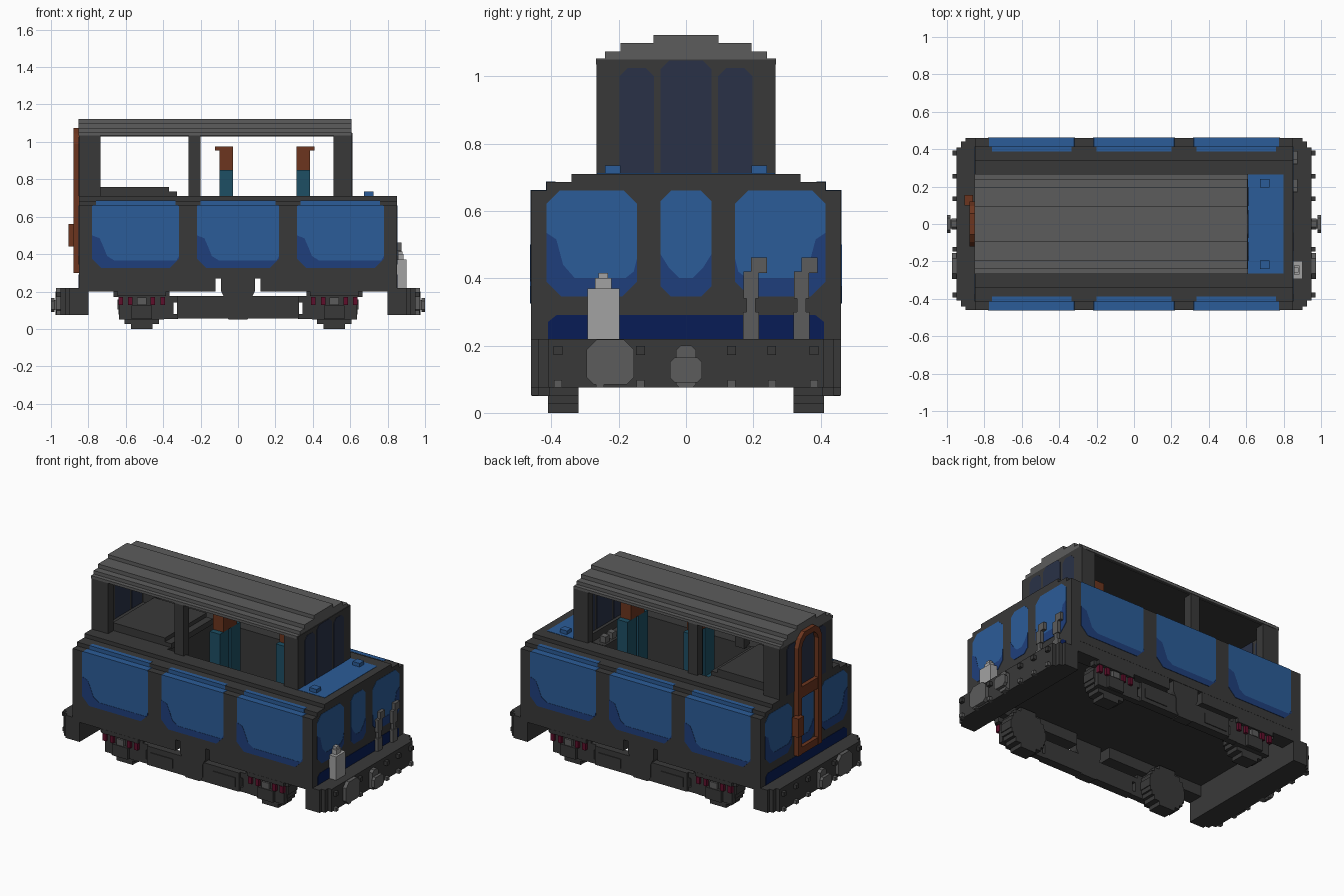
import bpy, bmesh, math

cube = bpy.data.objects.get("Cube")
if cube:
    bpy.data.objects.remove(cube, do_unlink=True)


def material(name, hexcode):
    lin = []
    for i in (0, 2, 4):
        c = int(hexcode[i:i + 2], 16) / 255
        lin.append(c / 12.92 if c < 0.04045 else ((c + 0.055) / 1.055) ** 2.4)
    m = bpy.data.materials.new(name)
    m.use_nodes = True
    m.diffuse_color = (*lin, 1)
    m.node_tree.nodes["Principled BSDF"].inputs["Base Color"].default_value = (*lin, 1)
    return m


DARK = material("dark grey", "393939")
GREY = material("mid grey", "5c5c5c")
PALE = material("pale grey", "a2a2a2")
BLUE = material("bright blue", "2b5c98")
DEEP = material("deep blue", "1f3f7c")
NAVY = material("navy", "081c56")
SLATE = material("slate glass", "293147")
TEAL = material("teal", "1d4f64")
BROWN = material("brown", "6c351e")
MAROON = material("maroon", "600f2b")


def prism(name, pts, axis, a, b, mat):
    """Extrude a flat outline along an axis from a to b."""
    place = {"x": lambda p, t: (t, p[0], p[1]),
             "y": lambda p, t: (p[0], t, p[1]),
             "z": lambda p, t: (p[0], p[1], t)}[axis]
    bm = bmesh.new()
    lo = [bm.verts.new(place(p, a)) for p in pts]
    hi = [bm.verts.new(place(p, b)) for p in pts]
    bm.faces.new(lo)
    bm.faces.new(hi)
    n = len(pts)
    for i in range(n):
        bm.faces.new((lo[i], lo[(i + 1) % n], hi[(i + 1) % n], hi[i]))
    bmesh.ops.recalc_face_normals(bm, faces=bm.faces)
    me = bpy.data.meshes.new(name)
    bm.to_mesh(me)
    bm.free()
    me.materials.append(mat)
    ob = bpy.data.objects.new(name, me)
    bpy.context.collection.objects.link(ob)
    return ob


def box(name, x0, x1, y0, y1, z0, z1, mat):
    return prism(name, [(x0, y0), (x1, y0), (x1, y1), (x0, y1)], "z", z0, z1, mat)


def octa(a0, a1, z0, z1, low, top):
    """Rectangle with cut corners."""
    return [(a0 + low, z0), (a1 - low, z0), (a1, z0 + low), (a1, z1 - top),
            (a1 - top, z1), (a0 + top, z1), (a0, z1 - top), (a0, z0 + low)]


def flip(pts, s):
    return [(s * p[0], p[1]) for p in pts]


def stepped_disc(cx, cz, r, layers):
    """Disc outline whose rim is cut into square steps."""
    side = []
    h = 2 * r / layers
    for i in range(layers):
        mid = -r + h * (i + 0.5)
        w = math.sqrt(r * r - mid * mid)
        side += [(w, mid - h / 2), (w, mid + h / 2)]
    return [(cx + x, cz + z) for x, z in side + flip(side, -1)[::-1]]


# Body: solid ends and an open well in the middle
half = [(0.46, 0.27), (0.46, 0.66), (0.415, 0.66), (0.415, 0.685), (0.34, 0.685), (0.34, 0.71)]
left = flip(half, -1)[::-1]
well = [(0.24, 0.71), (0.24, 0.32), (-0.24, 0.32), (-0.24, 0.71)]
prism("body_rear", half + left, "x", -0.85, -0.33, DARK)
prism("body_middle", half + well + left, "x", -0.33, 0.56, DARK)
prism("body_front", half + left, "x", 0.56, 0.85, DARK)

# Hood plate and its two blocks
box("hood_plate", 0.605, 0.80, -0.265, 0.265, 0.70, 0.712, BLUE)
for s in (1, -1):
    box("hood_block", 0.675, 0.725, s * 0.218 - 0.023, s * 0.218 + 0.023, 0.71, 0.735, BLUE)

# Side windows with a deeper blue sweep along the bottom
for s in (1, -1):
    for x0, x1 in ((-0.78, -0.315), (-0.22, 0.22), (0.315, 0.78)):
        prism("side_window", octa(x0, x1, 0.325, 0.6615, 0.05, 0.005), "y",
              s * 0.41, s * 0.4615, BLUE)
        box("side_window_top", x0 + 0.02, x1 - 0.02, s * 0.388, s * 0.4165, 0.6, 0.6865, BLUE)
        a, b = (x0, x1) if s < 0 else (-x1, -x0)
        sweep = [(a, 0.50), (a + 0.04, 0.485), (a + 0.06, 0.44), (a + 0.08, 0.39),
                 (a + 0.12, 0.365), (b - 0.015, 0.365), (b, 0.39), (b, 0.375),
                 (b - 0.05, 0.325), (a + 0.05, 0.325), (a, 0.375)]
        prism("side_window_sweep", flip(sweep, -s), "y", s * 0.46, s * 0.463, DEEP)

# End windows and skirt
for e in (1, -1):
    for s in (1, -1):
        prism("end_window", flip(octa(0.145, 0.415, 0.345, 0.66, 0.045, 0.04), s), "x",
              e * 0.84, e * 0.8515, BLUE)
        sweep = [(0.145, 0.46), (0.155, 0.42), (0.18, 0.40), (0.33, 0.40), (0.365, 0.44),
                 (0.385, 0.515), (0.415, 0.535), (0.415, 0.39), (0.37, 0.345),
                 (0.19, 0.345), (0.145, 0.39)]
        prism("end_window_sweep", flip(sweep, s), "x", e * 0.85, e * 0.853, DEEP)
    prism("end_centre_window", octa(-0.075, 0.075, 0.345, 0.66, 0.03, 0.03), "x",
          e * 0.84, e * 0.8515, BLUE)
    prism("end_centre_sweep", [(-0.075, 0.47), (-0.05, 0.43), (-0.02, 0.40), (0.02, 0.40),
                               (0.05, 0.43), (0.075, 0.47), (0.075, 0.375), (0.045, 0.345),
                               (-0.045, 0.345), (-0.075, 0.375)], "x", e * 0.85, e * 0.853, DEEP)
    prism("end_skirt", [(-0.41, 0.21), (0.41, 0.21), (0.41, 0.27), (0.385, 0.29),
                        (-0.385, 0.29), (-0.41, 0.27)], "x", e * 0.84, e * 0.852, NAVY)

# Cabin end walls, glass and posts
for x0, x1 in ((-0.85, -0.82), (0.58, 0.61)):
    prism("cabin_end_wall", [(-0.266, 0.70), (0.266, 0.70), (0.266, 1.05), (-0.266, 1.05)],
          "x", x0, x1, DARK)
    for y0, y1, top in ((-0.197, -0.095, 1.025), (-0.075, 0.075, 1.047), (0.095, 0.197, 1.025)):
        prism("cabin_glass", octa(y0, y1, 0.712, top, 0.0001, 0.025), "x",
              x0 - 0.002, x1 + 0.002, SLATE)
for s in (1, -1):
    for x0, x1 in ((-0.849, -0.735), (-0.265, -0.20), (0.51, 0.609)):
        box("cabin_post", x0, x1, s * 0.21, s * 0.264, 0.70, 1.04, DARK)

# Stepped roof
box("ceiling", -0.84, 0.60, -0.255, 0.255, 1.03, 1.037, DARK)
for w, z0, z1 in ((0.267, 1.035, 1.052), (0.24, 1.05, 1.074), (0.195, 1.07, 1.099),
                  (0.097, 1.09, 1.122)):
    box("roof_step", -0.854, 0.606, -w, w, z0, z1, GREY)

# Cabin interior: rear counter, front desk and two seats turned away from each other
box("counter", -0.74, -0.37, -0.21, 0.21, 0.70, 0.76, DARK)
box("counter_step", -0.38, -0.325, -0.21, 0.21, 0.70, 0.735, DARK)
box("control_desk", 0.47, 0.565, -0.15, 0.15, 0.32, 0.66, DARK)
for y in (0.03, 0.10):
    box("control_lever", 0.485, 0.525, y - 0.02, y + 0.02, 0.65, 0.70, GREY)
for cx, cy, s in ((0.35, 0.04, 1), (-0.063, -0.04, -1)):
    for t in (1, -1):
        box("seat_back", cx - 0.036, cx + 0.036, cy + t * 0.01, cy + t * 0.105, 0.42, 0.85, TEAL)
    box("seat_core", cx - 0.02, cx + 0.02, cy - 0.02, cy + 0.02, 0.42, 0.84, TEAL)
    box("seat_cushion", cx, cx + s * 0.10, cy - 0.105, cy + 0.105, 0.42, 0.54, TEAL)
    box("seat_stand", cx - 0.03, cx + 0.03, cy - 0.03, cy + 0.03, 0.31, 0.43, DARK)
    box("headrest", cx - 0.036, cx + 0.036, cy - 0.07, cy + 0.07, 0.85, 0.975, BROWN)
    box("headrest_lip", cx, cx + s * 0.06, cy - 0.07, cy + 0.07, 0.955, 0.975, BROWN)

# Rear door frame with arched top, bars and handle
outer = [(-0.12, 0.30), (-0.12, 0.99), (-0.095, 1.045), (-0.055, 1.075)]
inner = [(-0.085, 0.30), (-0.085, 0.98), (-0.07, 1.015), (-0.04, 1.04)]
arch = outer + flip(outer, -1)[::-1] + flip(inner, -1) + inner[::-1]
prism("door_frame", arch, "x", -0.88, -0.848, BROWN)
for z0, z1 in ((0.30, 0.345), (0.66, 0.73)):
    box("door_bar", -0.877, -0.848, -0.09, 0.09, z0, z1, BROWN)
box("door_handle", -0.905, -0.86, 0.10, 0.155, 0.44, 0.56, BROWN)

# End beams with fittings, and sole bars along both edges
for e in (1, -1):
    def ebox(name, x0, x1, y0, y1, z0, z1, mat):
        return box(name, e * x0, e * x1, y0, y1, z0, z1, mat)
    ebox("beam_riser", 0.80, 0.85, -0.46, 0.46, 0.20, 0.272, DARK)
    for s in (1, -1):
        ebox("sole_bar", 0.12, 0.81, s * 0.36, s * 0.459, 0.20, 0.272, DARK)
    edge = [(0.80, 0.46), (0.90, 0.46), (0.90, 0.44), (0.925, 0.44), (0.925, 0.41), (0.95, 0.41)]
    plan = edge + [(x, -y) for x, y in reversed(edge)]
    prism("end_beam", flip(plan, e), "z", 0.075, 0.22, DARK)
    for y in (-0.38, -0.255, -0.135, 0.135, 0.255, 0.38):
        ebox("beam_bolt", 0.94, 0.97, y - 0.013, y + 0.013, 0.172, 0.198, DARK)
        ebox("beam_stud", 0.94, 0.97, y - 0.012, y + 0.012, 0.075, 0.098, GREY)
    prism("beam_box", octa(-0.295, -0.155, 0.085, 0.218, 0.02, 0.03), "x",
          e * 0.94, e * 0.973, GREY)
    prism("coupler_base", octa(-0.03, 0.03, 0.075, 0.20, 0.01, 0.015), "x",
          e * 0.94, e * 0.975, GREY)
    ebox("coupler_stem", 0.95, 0.985, -0.025, 0.025, 0.10, 0.155, GREY)
    prism("coupler_head", octa(-0.048, 0.048, 0.09, 0.165, 0.015, 0.015), "x",
          e * 0.98, e * 1.0, GREY)

# Lamp housing and levers at the front end
box("lamp_housing", 0.85, 0.90, -0.293, -0.197, 0.215, 0.37, PALE)
box("lamp_cap", 0.855, 0.885, -0.27, -0.222, 0.36, 0.40, PALE)
box("lamp_cap_top", 0.855, 0.88, -0.26, -0.232, 0.39, 0.415, PALE)
for y in (0.193, 0.343):
    box("lever_base", 0.85, 0.873, y - 0.024, y + 0.024, 0.215, 0.30, GREY)
    box("lever_neck", 0.853, 0.87, y - 0.014, y + 0.014, 0.29, 0.345, GREY)
    box("lever_arm", 0.85, 0.873, y - 0.022, y + 0.022, 0.34, 0.42, GREY)
    box("lever_head", 0.85, 0.873, y, y + 0.047, 0.415, 0.462, GREY)

# Running gear: wheels, bogie frames, springs and centre hangers
post = [(-0.09, 0.28), (-0.09, 0.20), (-0.07, 0.16), (-0.07, 0.08), (-0.05, 0.05),
        (0.05, 0.05), (0.07, 0.08), (0.07, 0.16), (0.09, 0.20), (0.09, 0.28)]
for s in (1, -1):
    prism("centre_hanger", post, "y", s * 0.40, s * 0.458, DARK)
    for e in (1, -1):
        cx = e * 0.515
        prism("wheel", stepped_disc(cx, 0.13, 0.13, 10), "y", s * 0.32, s * 0.41, DARK)
        frame = [(-0.15, 0.21), (-0.15, 0.17), (-0.12, 0.17), (-0.12, 0.05),
                 (0.12, 0.05), (0.12, 0.17), (0.15, 0.17), (0.15, 0.21)]
        prism("bogie_frame", [(cx + x, z) for x, z in frame], "y", s * 0.405, s * 0.44, DARK)
        box("axle_box", cx - 0.055, cx + 0.055, s * 0.43, s * 0.46, 0.052, 0.125, DARK)
        box("axle_cover", cx - 0.025, cx + 0.025, s * 0.43, s * 0.46, 0.128, 0.168, GREY)
        for dx in (-0.112, -0.06, 0.06, 0.112):
            box("spring", cx + dx - 0.012, cx + dx + 0.012, s * 0.43, s * 0.458,
                0.128, 0.172, MAROON)
        box("spring_plate", cx - 0.13, cx + 0.13, s * 0.43, s * 0.46, 0.175, 0.20, DARK)
        # Longitudinal bars between hanger and bogie
        box("side_bar", e * 0.05, e * 0.325, s * 0.40, s * 0.455, 0.055, 0.175, DARK)
        box("bar_top_link", e * 0.32, e * 0.40, s * 0.40, s * 0.44, 0.14, 0.175, DARK)
        box("bar_low_link", e * 0.32, e * 0.40, s * 0.40, s * 0.44, 0.052, 0.08, DARK)
        box("bar_post", e * 0.345, e * 0.40, s * 0.40, s * 0.44, 0.07, 0.15, DARK)
        box("bar_pad", e * 0.14, e * 0.30, s * 0.45, s * 0.46, 0.08, 0.14, DARK)
